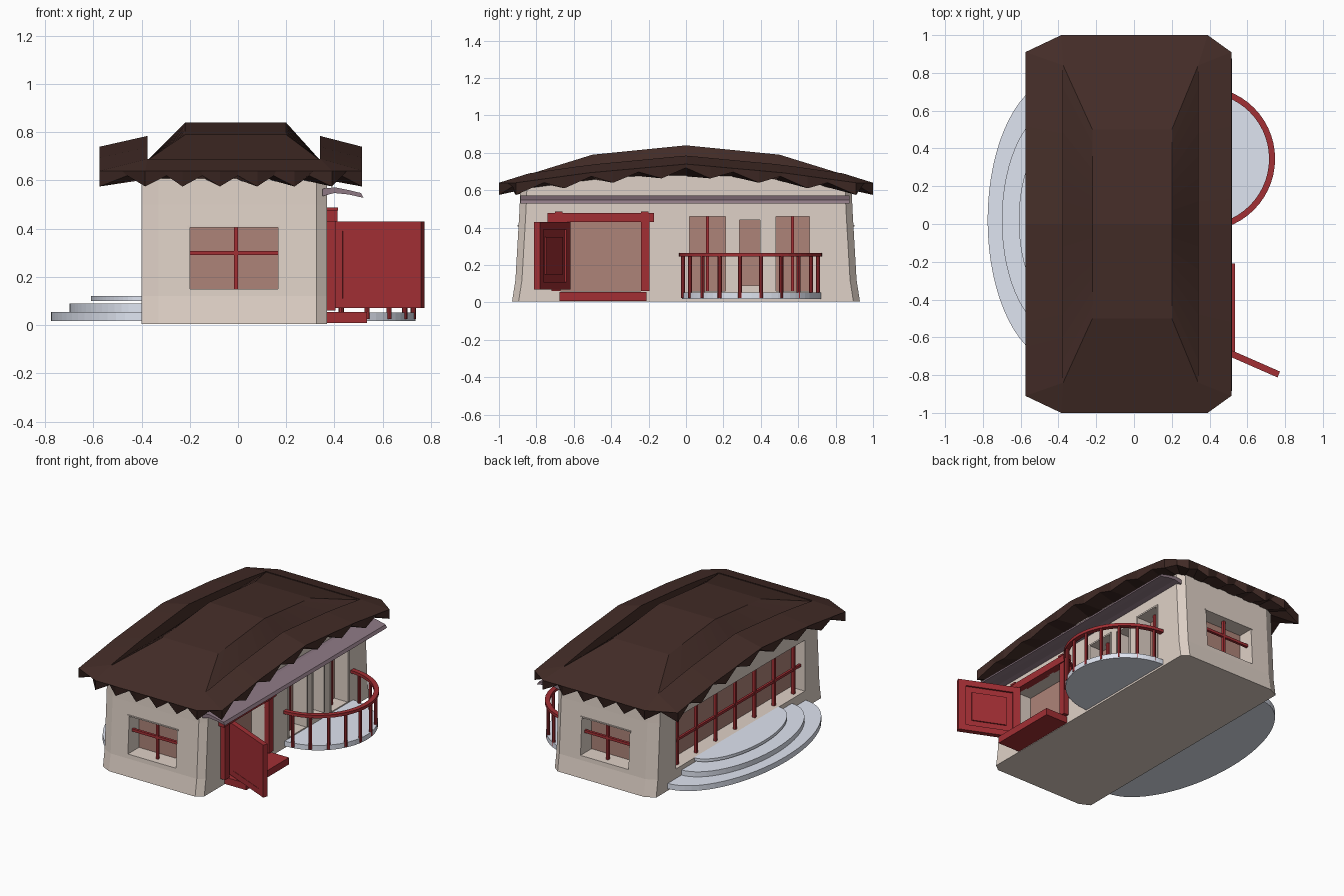
import bpy, bmesh, math
from mathutils import Vector, Matrix

if "Cube" in bpy.data.objects:
    bpy.data.objects.remove(bpy.data.objects["Cube"])

def material(name, rgb):
    m = bpy.data.materials.new(name)
    m.diffuse_color = (*rgb, 1)
    m.use_nodes = True
    m.node_tree.nodes["Principled BSDF"].inputs["Base Color"].default_value = m.diffuse_color
    return m

BROWN = material("roof_brown", (0.058, 0.026, 0.021))
CREAM = material("wall_cream", (0.74, 0.64, 0.57))
RED = material("paint_red", (0.36, 0.028, 0.034))
PANE = material("pane_rose", (0.42, 0.23, 0.19))
STONE = material("stone_grey", (0.74, 0.78, 0.88))
MAUVE = material("awning_mauve", (0.27, 0.19, 0.23))

def finish(name, bm, mat):
    bmesh.ops.remove_doubles(bm, verts=bm.verts, dist=1e-5)
    bmesh.ops.recalc_face_normals(bm, faces=bm.faces)
    me = bpy.data.meshes.new(name)
    bm.to_mesh(me)
    bm.free()
    ob = bpy.data.objects.new(name, me)
    bpy.context.collection.objects.link(ob)
    if mat:
        me.materials.append(mat)
    return ob

def add_box(bm, lo, hi):
    lo, hi = Vector(lo), Vector(hi)
    bmesh.ops.create_cube(bm, size=1, matrix=Matrix.Translation((lo + hi) / 2)
                          @ Matrix.Diagonal((*(hi - lo), 1)))

def boxes(name, mat, *pairs):
    bm = bmesh.new()
    for lo, hi in pairs:
        add_box(bm, lo, hi)
    return finish(name, bm, mat)

def loft(bm, rings):
    vs = [[bm.verts.new(p) for p in r] for r in rings]
    for a, b in zip(vs, vs[1:]):
        for i in range(len(a)):
            j = (i + 1) % len(a)
            bm.faces.new((a[i], a[j], b[j], b[i]))
    return vs

def outline(xl, xr, ye, cl, cr, cy):
    """Chamfered rectangle, evenly subdivided: ends 10, corners 2, sides 14."""
    c = [(xl + cl, -ye), (xr - cr, -ye), (xr, -ye + cy), (xr, ye - cy),
         (xr - cr, ye), (xl + cl, ye), (xl, ye - cy), (xl, -ye + cy)]
    pts = []
    for k, n in enumerate((10, 2, 14, 2) * 2):
        a, b = Vector(c[k]), Vector(c[(k + 1) % 8])
        pts += [a.lerp(b, i / n) for i in range(n)]
    return pts

def arch(y):
    """Straight-segment rise of the roof towards the middle of its length."""
    y = abs(y)
    return 0.1 - 0.09 * y if y < 0.52 else max(0, 0.0532 * (0.91 - y) / 0.39)

# Roof: wavy eaves, arched rim, sunken channel and hipped centre
bm = bmesh.new()
soffit = outline(-0.39, 0.36, 0.87, 0.06, 0.04, 0.03)
eave = outline(-0.575, 0.515, 1.0, 0.19, 0.125, 0.09)
wave_in = outline(-0.55, 0.49, 0.97, 0.18, 0.12, 0.085)
inner = outline(-0.375, 0.34, 0.84, 0, 0, 0)
hip = outline(-0.22, 0.2, 0.5, 0, 0, 0)
waves = []
for i, (o, w) in enumerate(zip(eave, wave_in)):
    p = w if i % 2 else o
    waves.append((p.x, p.y, 0.64 + arch(p.y) - (0.02 if i % 2 else 0.065)))
rings = [[(p.x, p.y, min(0.6 + arch(p.y), 0.675)) for p in soffit],
         waves,
         [(p.x, p.y, 0.64 + arch(p.y)) for p in eave],
         [(p.x, p.y, 0.68 + 1.05 * arch(p.y)) for p in inner],
         [(p.x, p.y, 0.685) for p in inner],
         [(p.x, p.y, 0.84 - 0.1 * abs(p.y)) for p in hip]]
top = loft(bm, rings)[-1]
ys = sorted({round(v.co.y, 6) for v in top})
for a, b in zip(ys, ys[1:]):
    bm.faces.new([bm.verts.new((x, y, 0.84 - 0.1 * abs(y)))
                  for x, y in ((-0.22, a), (0.2, a), (0.2, b), (-0.22, b))])
finish("roof", bm, BROWN)

# Walls: flared chamfered shell, recesses cut for the openings
bm = bmesh.new()
rings = []
for z, ye in ((0.005, 0.93), (0.12, 0.912), (0.5, 0.89), (None, 0.885)):
    pts = outline(-0.4, 0.37, ye, 0.07, 0.045, 0.035)
    rings.append([(p.x, p.y, min(0.62 + arch(p.y), 0.68) if z is None else z) for p in pts])
vs = loft(bm, rings)
for ring, zc in ((vs[0], 0.005), (vs[-1], 0.66)):
    c = bm.verts.new((0, 0, zc))
    for i in range(len(ring)):
        bm.faces.new((ring[i], ring[(i + 1) % len(ring)], c))
walls = finish("walls", bm, CREAM)

SIDE = [(0.02, 0.21, 0.06, 0.46), (0.285, 0.395, 0.09, 0.44),
        (0.48, 0.66, 0.06, 0.46), (-0.68, -0.24, 0.06, 0.43)]
cuts, panes = [], []
for s in (-1, 1):
    y0, y1 = sorted((s * 0.78, s * 1.1))
    cuts.append(((-0.2, y0, 0.15), (0.165, y1, 0.405)))
    y0, y1 = sorted((s * 0.782, s * 0.79))
    panes.append(((-0.2, y0, 0.15), (0.165, y1, 0.405)))
for a, b, lo, hi in SIDE:
    cuts.append(((0.26, a, lo), (0.6, b, hi)))
    panes.append(((0.262, a, lo), (0.27, b, hi)))
cuts.append(((-0.6, -0.72, 0.12), (-0.28, 0.68, 0.47)))
panes.append(((-0.29, -0.72, 0.12), (-0.282, 0.68, 0.47)))
cutter = boxes("opening_cutter", None, *cuts)
cutter.hide_render = True
mod = walls.modifiers.new("openings", "BOOLEAN")
mod.operation, mod.object, mod.solver = "DIFFERENCE", cutter, "EXACT"
bpy.context.view_layer.objects.active = walls
bpy.ops.object.modifier_apply(modifier=mod.name)
bpy.data.objects.remove(cutter)
boxes("window_panes", PANE, *panes)

# Window bars
bars = []
for s in (-1, 1):
    y0, y1 = sorted((s * 0.85, s * 0.868))
    bars += [((-0.2, y0, 0.29), (0.165, y1, 0.308)), ((-0.016, y0, 0.15), (0.0, y1, 0.405))]
for y in (0.115, 0.57):
    bars.append(((0.3, y - 0.008, 0.06), (0.316, y + 0.008, 0.46)))
bars.append(((-0.37, -0.72, 0.28), (-0.354, 0.68, 0.297)))
for i in range(7):
    y = -0.65 + 1.27 * i / 6
    bars.append(((-0.372, y - 0.01, 0.12), (-0.352, y + 0.01, 0.47)))
boxes("window_bars", RED, *bars)

# Cream surrounds of the end and side windows
trim = []
for s in (-1, 1):
    y0, y1 = sorted((s * 0.87, s * 0.9))
    trim += [((-0.21, y0, 0.405), (0.175, y1, 0.413))]
for a, b, lo, hi in SIDE[:3]:
    trim += [((0.36, a - 0.012, lo), (0.376, a, hi + 0.01)), ((0.36, b, lo), (0.376, b + 0.012, hi + 0.01)),
             ((0.36, a, hi), (0.376, b, hi + 0.01))]
boxes("window_surrounds", CREAM, *trim)

# Door frame, threshold and open panelled leaf
boxes("door_frame", RED, ((0.36, -0.74, 0.43), (0.412, -0.17, 0.478)),
      ((0.36, -0.24, 0.06), (0.405, -0.195, 0.43)), ((0.36, -0.72, 0.06), (0.405, -0.67, 0.43)),
      ((0.37, -0.7, 0.475), (0.415, -0.66, 0.487)), ((0.37, -0.24, 0.475), (0.415, -0.2, 0.487)))
boxes("door_step", RED, ((0.27, -0.675, 0.008), (0.535, -0.21, 0.055)))
L = 0.405
leaf = boxes("door_leaf", RED, ((0, -0.014, 0.07), (L, 0.006, 0.43)),
             ((0, -0.016, 0.07), (0.05, 0.018, 0.43)), ((L - 0.05, -0.016, 0.07), (L, 0.018, 0.43)),
             ((0.05, -0.016, 0.07), (L - 0.05, 0.018, 0.11)), ((0.05, -0.016, 0.39), (L - 0.05, 0.018, 0.43)),
             ((0.09, 0, 0.15), (L - 0.09, 0.014, 0.35)))
leaf.location = (0.395, -0.635, 0)
leaf.rotation_euler.z = math.atan2(-0.16, 0.365)

# Rounded slabs: balcony on the right, three steps on the left
def half_disc(name, cx, cy, rx, ry, z0, z1, n=32):
    bm = bmesh.new()
    pts = [(cx + rx * math.sin(math.pi * i / n), cy - ry * math.cos(math.pi * i / n)) for i in range(n + 1)]
    a, b = loft(bm, [[(x, y, z) for x, y in pts] for z in (z0, z1)])
    bm.faces.new(a)
    bm.faces.new(b)
    finish(name, bm, STONE)

half_disc("balcony_floor", 0.365, 0.35, 0.372, 0.372, 0.018, 0.052)
for i, (rx, ry, z0, z1) in enumerate(((0.38, 0.75, 0.018, 0.055), (0.305, 0.6, 0.055, 0.09),
                                      (0.215, 0.46, 0.1, 0.12))):
    half_disc(f"entrance_step_{i + 1}", -0.395, 0.02, -rx, ry, z0, z1)

# Balcony handrail and posts
bm = bmesh.new()
n, prof = 28, ((0.35, 0.245), (0.382, 0.245), (0.382, 0.265), (0.35, 0.265))
rings = []
for i in range(n + 1):
    t = math.pi * (i / n - 0.5)
    rings.append([(0.365 + r * math.cos(t), 0.345 + r * math.sin(t), z) for r, z in prof])
vs = [[bm.verts.new(p) for p in r] for r in rings]
for a, b in zip(vs, vs[1:]):
    for k in range(4):
        bm.faces.new((a[k], a[(k + 1) % 4], b[(k + 1) % 4], b[k]))
bm.faces.new(vs[0])
bm.faces.new(vs[-1])
for i in range(10):
    t = math.radians(-80 + 160 * i / 9)
    bmesh.ops.create_cone(bm, cap_ends=True, segments=8, radius1=0.011, radius2=0.011, depth=0.225,
                          matrix=Matrix.Translation((0.365 + 0.366 * math.cos(t), 0.345 + 0.366 * math.sin(t), 0.1375)))
finish("balcony_railing", bm, RED)

# Curved awning strip along the right side
bm = bmesh.new()
prof = ((0.35, 0.565), (0.4, 0.572), (0.46, 0.56), (0.51, 0.548), (0.52, 0.528), (0.46, 0.542), (0.4, 0.548), (0.35, 0.535))
vs = loft(bm, [[(x, y, z) for x, z in prof] for y in (-0.885, 0.875)])
bm.faces.new(vs[0])
bm.faces.new(vs[1])
finish("awning", bm, MAUVE)
